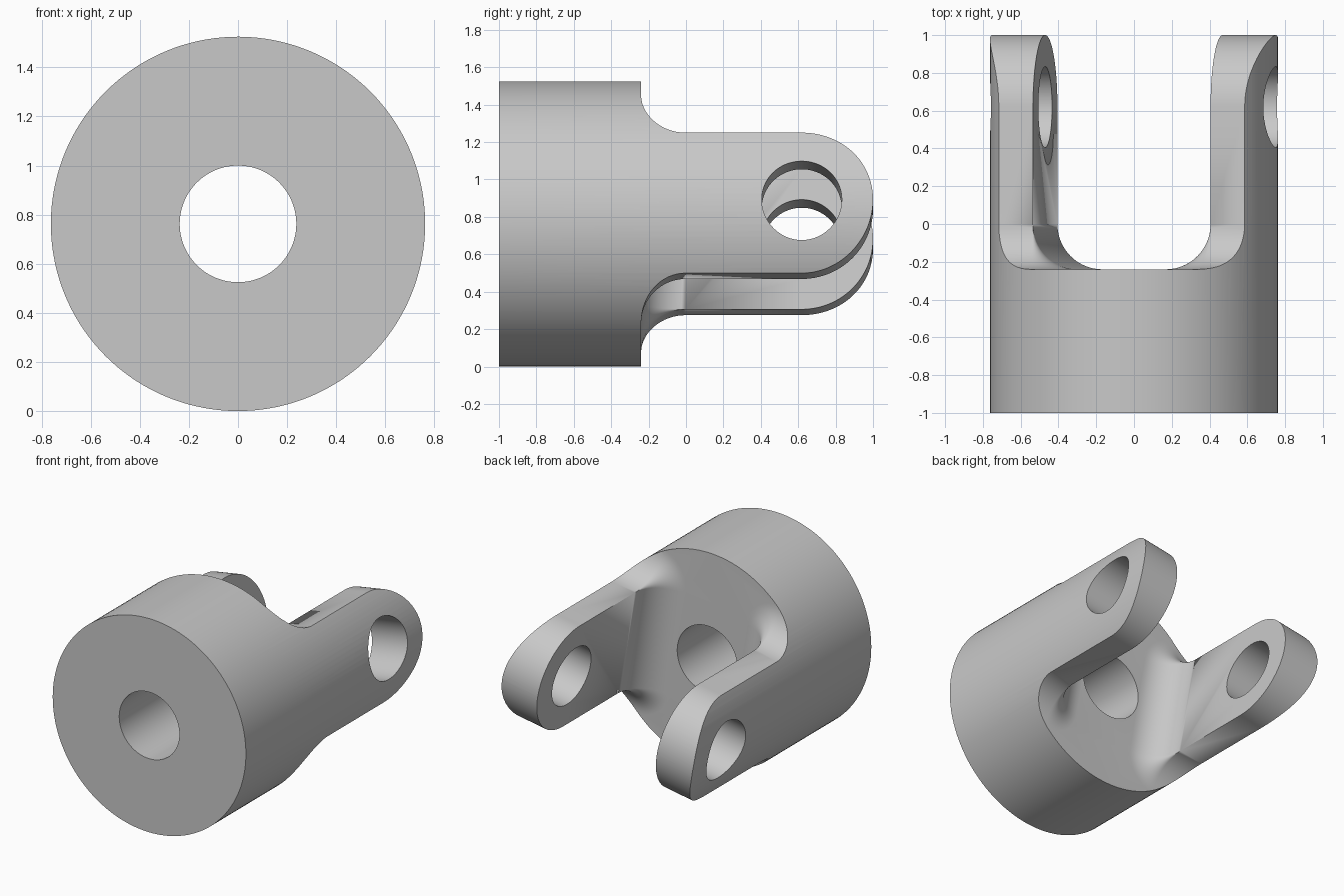
import bpy, bmesh
from math import sin, cos, sqrt, pi, radians
from mathutils import Matrix, Vector

if "Cube" in bpy.data.objects:
    bpy.data.objects.remove(bpy.data.objects["Cube"], do_unlink=True)

R = 0.7625          # outer radius of the body
TILT = radians(9.8)  # roll of the fork about its axis
GAP = 0.477         # half width of the fork slot
HALF = 0.381        # half width of an arm
FILLET = 0.238
SHOULDER = -0.24    # where the body ends and the arms begin
PIN_Y = 1 - HALF


def make_object(name, bm):
    bmesh.ops.recalc_face_normals(bm, faces=bm.faces[:])
    mesh = bpy.data.meshes.new(name)
    bm.to_mesh(mesh)
    bm.free()
    obj = bpy.data.objects.new(name, mesh)
    bpy.context.collection.objects.link(obj)
    return obj


def cylinder(name, radius, length, axis, y=0.0):
    bm = bmesh.new()
    turn = Matrix.Rotation(pi / 2, 4, axis)
    bmesh.ops.create_cone(bm, cap_ends=True, segments=144, radius1=radius, radius2=radius,
                          depth=length, matrix=Matrix.Translation((0, y, 0)) @ turn)
    return make_object(name, bm)


def arm(name, side):
    # Sections along the arm: (y, flare, half width)
    sections = [(SHOULDER - 0.2, FILLET, HALF)]
    for i in range(17):
        a = pi / 2 * i / 16
        sections.append((SHOULDER + FILLET * (1 - cos(a)), FILLET * (1 - sin(a)), HALF))
    for i in range(33):
        a = pi / 2 * i / 32
        sections.append((PIN_Y + HALF * sin(a), 0.0, HALF * cos(a)))
    bm = bmesh.new()
    rings = []
    for y, flare, w in sections:
        arc = [(GAP - flare * sin(pi / 2 * k / 12), w + flare * cos(pi / 2 * k / 12))
               for k in range(13)]
        half = [(1.0, w + flare)] + arc
        outline = [(u, -v) for u, v in half] + half[::-1]
        rings.append([bm.verts.new((side * u, y, v)) for u, v in outline])
    bm.faces.new(rings[0])
    n = len(rings[0])
    for lower, upper in zip(rings, rings[1:]):
        for k in range(n):
            j = (k + 1) % n
            bm.faces.new((lower[k], lower[j], upper[j], upper[k]))
    bmesh.ops.remove_doubles(bm, verts=bm.verts[:], dist=1e-5)
    return make_object(name, bm)


def combine(target, other, operation):
    mod = target.modifiers.new("combine", 'BOOLEAN')
    mod.operation = operation
    mod.solver = 'EXACT'
    mod.object = other
    bpy.context.view_layer.objects.active = target
    bpy.ops.object.modifier_apply(modifier=mod.name)
    bpy.data.objects.remove(other, do_unlink=True)


# Envelope: block for the body plus two flared arms
bm = bmesh.new()
bmesh.ops.create_cube(bm, size=2)
for v in bm.verts:
    v.co = Vector((v.co.x * 1.2, SHOULDER if v.co.y > 0 else -1.2, v.co.z * 1.2))
envelope = make_object("envelope", bm)
for side in (1, -1):
    combine(envelope, arm("arm", side), 'UNION')

# Round stock trimmed to the envelope, then bored and cross drilled
yoke = cylinder("fork_yoke", R, 2.0, 'X')
combine(yoke, envelope, 'INTERSECT')
combine(yoke, cylinder("shaft_bore", 0.2375, 2.4, 'X'), 'DIFFERENCE')
combine(yoke, cylinder("pin_hole", 0.214, 2.4, 'Y', PIN_Y), 'DIFFERENCE')

# Roll the fork and stand it on the ground
yoke.data.transform(Matrix.Translation((0, 0, R)) @ Matrix.Rotation(-TILT, 4, 'Y'))

# Plain grey metal
grey = (0.58, 0.58, 0.58, 1)
mat = bpy.data.materials.new("plain_grey")
mat.use_nodes = True
mat.diffuse_color = grey
mat.node_tree.nodes["Principled BSDF"].inputs["Base Color"].default_value = grey
yoke.data.materials.clear()
yoke.data.materials.append(mat)
for p in yoke.data.polygons:
    p.material_index = 0

bpy.ops.object.select_all(action='DESELECT')
yoke.select_set(True)
bpy.context.view_layer.objects.active = yoke
bpy.ops.object.shade_smooth_by_angle(angle=radians(30))
